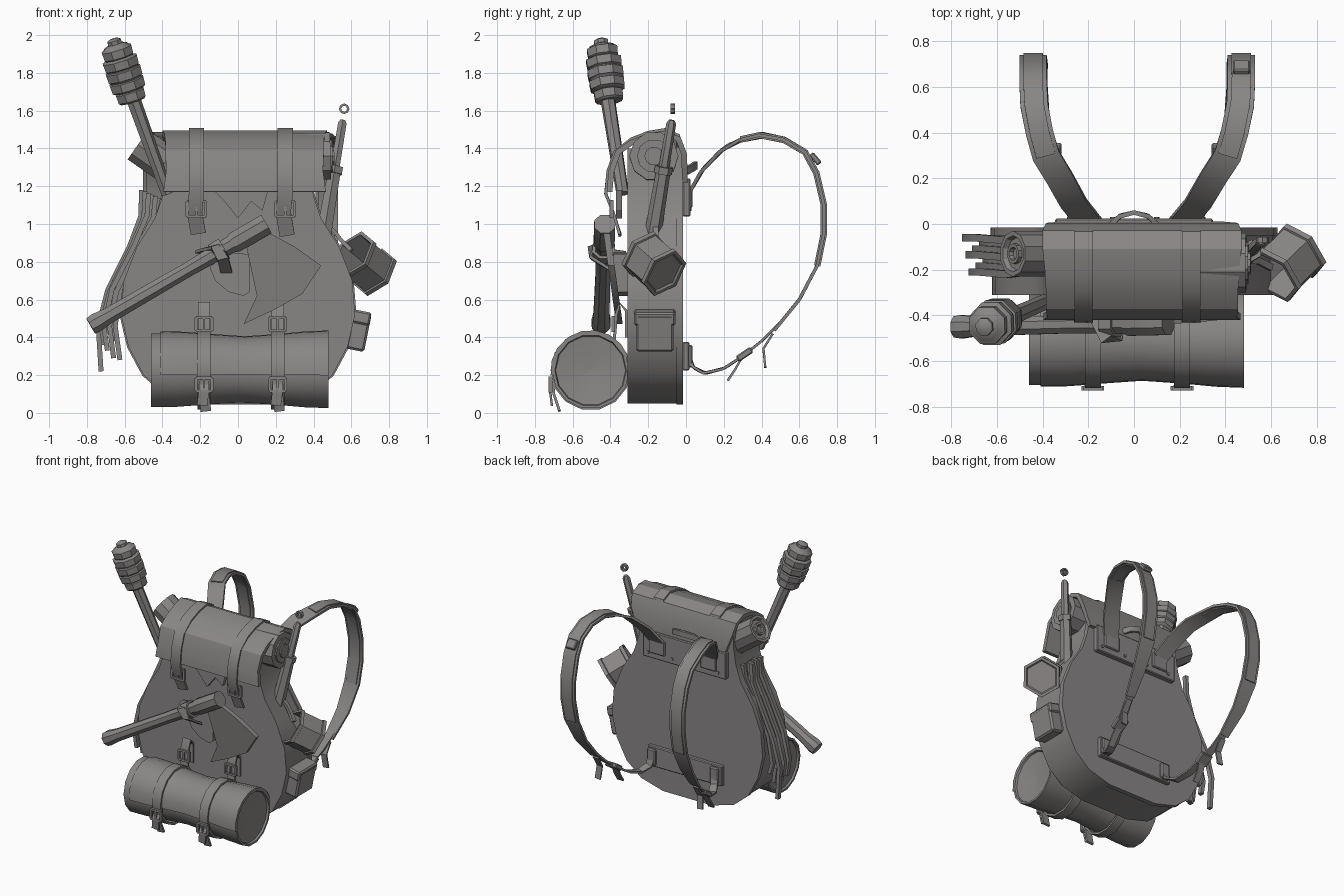
import bpy, bmesh, math, random
from mathutils import Vector as V, Matrix, Euler

if "Cube" in bpy.data.objects:
    bpy.data.objects.remove(bpy.data.objects["Cube"])

random.seed(4)
grey = bpy.data.materials.new("warm_grey")
grey.diffuse_color = (0.25, 0.24, 0.235, 1)
grey.use_nodes = True
grey.node_tree.nodes["Principled BSDF"].inputs["Base Color"].default_value = grey.diffuse_color
X, Y = V((1, 0, 0)), V((0, 1, 0))


def finish(name, bm):
    bmesh.ops.recalc_face_normals(bm, faces=bm.faces)
    me = bpy.data.meshes.new(name)
    bm.to_mesh(me)
    bm.free()
    me.materials.append(grey)
    ob = bpy.data.objects.new(name, me)
    bpy.context.collection.objects.link(ob)
    return ob


def skin(rings, cap=True):
    """Join rings of points into a closed skin."""
    bm = bmesh.new()
    vs = [[bm.verts.new(p) for p in r] for r in rings]
    n = len(rings[0])
    for a, b in zip(vs, vs[1:]):
        for i in range(n):
            bm.faces.new((a[i], a[(i + 1) % n], b[(i + 1) % n], b[i]))
    if cap:
        bm.faces.new(vs[0])
        bm.faces.new(vs[-1])
    return bm


def prism(name, pts, y0, y1, lean=0, z0=0):
    """Front-view outline given thickness in y; lean shifts y with height."""
    return finish(name, skin([[(x, y + lean * (z - z0), z) for x, z in pts] for y in (y0, y1)]))


def ribbon(name, pts, width, thick, side=X):
    """Flat band swept along points; width may vary per point."""
    pts = [V(p) for p in pts]
    rings = []
    for i, p in enumerate(pts):
        t = (pts[min(i + 1, len(pts) - 1)] - pts[max(i - 1, 0)]).normalized()
        w = (side - t * side.dot(t)).normalized()
        n = w.cross(t) * thick / 2
        w = w * (width[i] if isinstance(width, list) else width) / 2
        rings.append([p + w + n, p - w + n, p - w - n, p + w - n])
    return finish(name, skin(rings))


def lathe(name, a, b, profile, sides=10):
    """Turned shape: profile is (fraction along a-b, radius)."""
    a, b = V(a), V(b)
    ax = (b - a).normalized()
    u = ax.cross(Y if abs(ax.y) < .9 else X).normalized()
    v = ax.cross(u)
    ang = [2 * math.pi * (i + .5) / sides for i in range(sides)]
    return finish(name, skin([[a.lerp(b, t) + (u * math.cos(k) + v * math.sin(k)) * r for k in ang] for t, r in profile]))


def box(name, loc, size, rot=(0, 0, 0), bevel=0.0):
    bm = bmesh.new()
    bmesh.ops.create_cube(bm, size=1, matrix=Matrix.LocRotScale(V(loc), Euler(rot), V(size)))
    if bevel:
        bmesh.ops.bevel(bm, geom=bm.edges[:], offset=bevel, segments=1, affect='EDGES')
    return finish(name, bm)


def buckle(name, loc, w, h, rot=(0, 0, 0)):
    """Open rectangular frame with a pin."""
    m = Matrix.LocRotScale(V(loc), Euler(rot), None)
    for dx, dz, sx, sz in ((w/2, 0, .014, h), (-w/2, 0, .014, h), (0, h/2, w, .014), (0, -h/2, w, .014), (0, 0, .012, h)):
        box(name, m @ V((dx, 0, dz)), (sx, .02, sz), rot)


# Pear-shaped pack body with rear panel rim
half = [(.2, .05), (.38, .1), (.5, .2), (.58, .35), (.62, .52), (.605, .7), (.535, .88),
        (.44, 1.03), (.4, 1.15), (.38, 1.28), (.38, 1.4)]
outline = half + [(-x, z) for x, z in reversed(half)]
prism("pack_body", outline, -.31, -.03)
prism("back_panel", [(x * 1.012, .6 + (z - .6) * 1.01) for x, z in outline], -.05, -.015)

# Lid wrapped over the top, and the rolled cloth underneath
lid = [(-.405, 1.17), (-.395, 1.28), (-.36, 1.38), (-.29, 1.43), (-.2, 1.465), (-.11, 1.48),
       (-.04, 1.45), (-.01, 1.37), (-.005, 1.22)]
ribbon("lid", [(.035, y, z) for y, z in lid], [.86, .83, .84, .84, .85, .87, .87, .84, .72], .03)
for r, x in ((.13, .49), (.09, .5), (.05, .51)):
    lathe("lid_roll", (-.36, -.17, 1.34), (x, -.17, 1.36), [(0, r), (1, r)])
prism("torn_pocket_flap", [(-.13, 1.18), (.16, 1.18), (.13, 1.07), (.07, 1.12), (0, 1.03), (-.08, 1.13)], -.37, -.34)

# Rolled map poking out on the left
a, b = (-.2, -.13, 1.19), (-.53, -.13, 1.42)
lathe("map_roll", a, b, [(0, .1), (1, .1), (1, .08), (.95, .07)])
lathe("map_roll_core", a, b, [(0, .045), (1, .045), (1, .03), (.95, .025)])

# Lid straps with buckles
for x, end in ((-.22, .95), (.25, .94)):
    path = [(x, y - .018 if y < -.3 else y, z + (.02 if -.3 < y < -.03 else 0)) for y, z in lid[1:-1]]
    ribbon("lid_strap", [(x + .01, -.35, end), (x - .01, -.385, 1.06), (x, -.425, 1.16)] + path, .08, .016)
    buckle("lid_buckle", (x, -.395, 1.08), .1, .08)

# Bedroll, waisted by its straps, with dented ends
BY, BZ = -.505, .225
waist = [(0, .2), (.14, .198), (.28, .188), (.5, .174), (.72, .188), (.86, .2), (1, .205)]
lathe("bedroll", (-.46, BY, BZ), (.48, BY, BZ), [(.04, .01), (.015, .18), (0, .185)] + waist + [(1, .19), (.985, .185), (.96, .01)], 14)


def arc(x, r, a0, a1, n):
    ks = [math.radians(a0 + (a1 - a0) * i / n) for i in range(n + 1)]
    return [(x, BY + r * math.cos(k), BZ + r * math.sin(k)) for k in ks]


finish("bedroll_flap", skin([arc(-.41 + .89 * t, r + .008, 20, 187, 8) + arc(-.41 + .89 * t, r - .012, 187, 20, 8)
                             for t, r in waist]))
for x in (-.18, .21):
    ribbon("bedroll_strap", arc(x, .204, 0, 360, 14), .07, .016)
    ribbon("bedroll_hanger", [(x, -.38, .39), (x, -.375, .44), (x, -.37, .52), (x, -.35, .58), (x, -.315, .54), (x, -.315, .4)], .065, .016)
    ribbon("bedroll_strap_tail", [(x, -.705, .17), (x, -.7, .1), (x + .01, -.67, .01)], .055, .014)
    ribbon("bedroll_strap_tail", [(x, -.7, .16), (x, -.72, .12), (x - .01, -.71, .04)], .055, .012)
    buckle("bedroll_buckle", (x, -.718, .15), .085, .07)
    buckle("bedroll_buckle", (x, -.385, .47), .085, .07)

# Axe: handle, collar, blade and leather holder
a, b = (-.78, -.45, .46), (.15, -.43, 1.0)
lathe("axe_handle", a, b, [(0, .05), (.03, .055), (.1, .046), (.55, .042), (.8, .05), (.82, .06), (1, .06)], 8)
lathe("axe_collar", a, b, [(.7, .062), (.76, .065)], 8)
prism("axe_blade", [(.04, .9), (.17, .95), (.3, .88), (.44, .78), (.34, .63), (.2, .55), (.03, .47), (.1, .62), (.07, .76)],
      -.43, -.395, -.14, .9)
prism("axe_holder", [(-.15, .77), (-.06, .85), (.06, .84), (.06, .64), (.03, .62), (-.05, .64), (-.12, .7)], -.385, -.30)
ribbon("axe_strap", [(-.2, -.33, .85), (-.17, -.4, .86), (-.12, -.5, .88), (-.08, -.5, .82), (-.06, -.37, .74)], .06, .016)

# Torch with wrapped head
lathe("torch_stick", (-.375, -.335, 1.16), (-.57, -.42, 1.7), [(0, .034), (1, .04)], 7)
wraps = [(0, .07)]
for i, r in enumerate((.08, .097, .1, .098, .085)):
    t = .18 * i
    wraps += [(t + .01, r * .9), (t + .03, r), (t + .16, r * 1.03), (t + .175, r * .9)]
lathe("torch_head", (-.558, -.405, 1.65), (-.655, -.45, 1.965), wraps + [(.93, .065), (.96, .04), (1.02, .04), (1.05, .02)], 8)

# Hanging leather strands on the left
for i in range(7):
    k, j = i / 6, random.uniform(-.02, .02)
    y = -.06 - .15 * ((i * 3) % 7) / 6
    ribbon("leather_strand", [(-.51 + .11 * k, y, 1.18 - .05 * k), (-.515 + .1 * k, y, 1.05 + j),
                              (-.575 + .07 * k, y - .01, .88), (-.69 + .07 * k, y, .66 + j),
                              (-.74 + .09 * k, y, .46), (-.725 + .1 * k, y, (.22, .36, .33, .42, .29, .38, .28)[i])],
           .032, .026, Y)

# Sheathed blade on the right with pommel ring
a, b = (.45, -.18, .92), (.555, -.075, 1.55)
lathe("sheath", a, b, [(0, .022), (.05, .045), (.6, .038), (.6, .028), (.97, .026), (1, .015)], 6)
lathe("sheath_band", a, b, [(.55, .048), (.61, .048)], 6)
ring = [(.562 + .022 * math.cos(t), -.07, 1.61 + .022 * math.sin(t)) for t in [i * math.pi / 4 for i in range(9)]]
ribbon("pommel_ring", ring, .025, .012, Y)

# Hollow hexagonal cup hanging tilted on the right
c, ax = V((.67, -.17, .79)), V((.62, .6, -.52)).normalized()
lathe("hanging_cup", c - ax * .1, c + ax * .1,
      [(.85, .105), (0, .12), (0, .14), (.12, .14), (.14, .13), (.86, .13), (.88, .14), (1, .14), (1, .12), (.95, .11)], 6)
ribbon("cup_hook", [(.47, -.16, 1.0), (.52, -.16, .95), (.54, -.16, .92), (.6, -.19, .86)], .03, .02, Y)

# Side pocket
box("side_pocket", (.638, -.165, .43), (.1, .2, .2), (0, .2, 0), .012)
box("side_pocket_flap", (.652, -.165, .505), (.1, .22, .07), (0, .2, 0), .01)

# Rear mounting plates and carry handle
box("upper_plate", (0, .003, 1.14), (.69, .04, .2), (0, 0, 0), .006)
box("lower_plate", (0, .0, .3), (.62, .035, .15), (0, 0, 0), .006)
ribbon("carry_handle", [(-.1, .0, 1.28), (-.06, .035, 1.3), (0, .05, 1.31), (.06, .035, 1.3), (.1, .0, 1.28)], .04, .02, V((0, 0, 1)))

# Shoulder straps, mirrored (the left one sits slightly closer in)
path = [(.22, .02, 1.17), (.28, .09, 1.29), (.345, .2, 1.4), (.41, .3, 1.45), (.44, .4, 1.47), (.465, .52, 1.445), (.47, .63, 1.38),
        (.47, .69, 1.27), (.47, .73, 1.1), (.47, .73, .95), (.465, .695, .78), (.455, .6, .6), (.43, .47, .44)]
low = [(.44, .52, .5), (.41, .4, .38), (.38, .3, .3), (.34, .2, .235), (.31, .1, .21), (.28, .04, .24), (.27, .015, .31)]
for s in (1, -.94):
    def m(pts):
        return [(s * x, y, z) for x, y, z in pts]
    ribbon("shoulder_strap", m(path), [.12] * 11 + [.1, .07], .018)
    ribbon("shoulder_pad", m(path[3:11]), .085, .034)
    ribbon("lower_strap", m(low), .055, .014)
    ribbon("strap_tail", m([(.38, .3, .3), (.39, .26, .23), (.39, .22, .17)]), .05, .012)
    ribbon("strap_tail", m([(.43, .46, .42), (.43, .41, .34), (.44, .42, .24)]), .045, .012)
    box("strap_buckle", (s * .385, .31, .31), (.09, .09, .035), (.6, 0, 0), .006)
    box("strap_anchor", (s * .27, .015, .3), (.07, .04, .12), (0, 0, 0), .008)
    box("strap_root", (s * .22, .02, 1.14), (.13, .03, .11), (0, 0, 0), .006)
    for x in (.1, .3):
        lathe("plate_rivet", (s * x, .0, 1.08), (s * x, .03, 1.08), [(0, .012), (1, .012)], 6)
box("pad_clip", (.47, .685, 1.345), (.075, .03, .07), (.7, 0, 0), .006)

# Smooth the rounded faces, keep corners sharp
bpy.ops.object.select_all(action='SELECT')
bpy.context.view_layer.objects.active = bpy.context.selected_objects[0]
bpy.ops.object.shade_smooth_by_angle(angle=math.radians(32))
